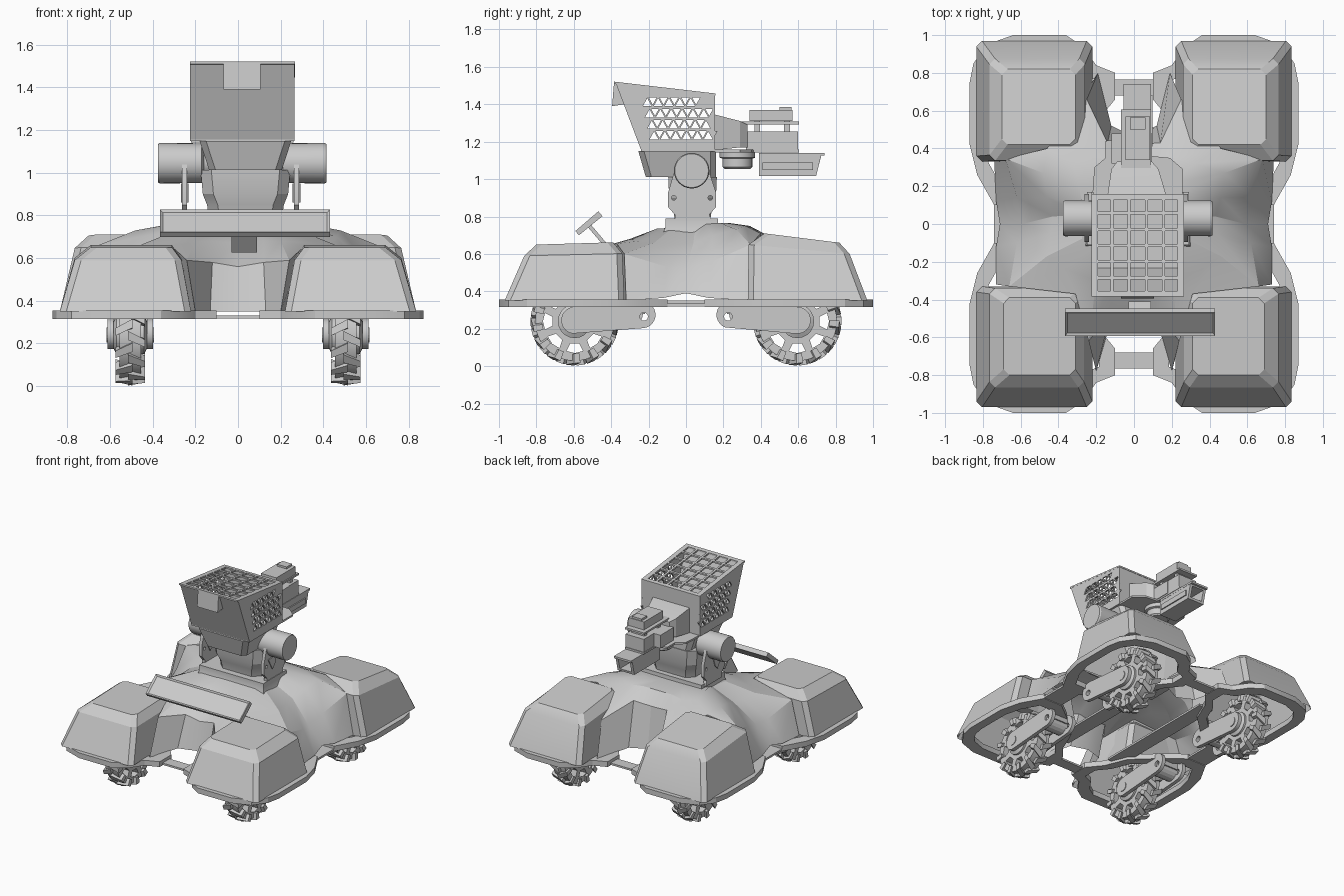
import bpy, bmesh
from math import sin, cos, pi, radians, atan2, hypot, acos
from mathutils import Vector

if "Cube" in bpy.data.objects:
    bpy.data.objects.remove(bpy.data.objects["Cube"])


def loft(name, rings, caps=(True, True)):
    """Skin closed rings of equal length; optionally cap both ends."""
    bm = bmesh.new()
    vs = [[bm.verts.new(p) for p in r] for r in rings]
    n = len(rings[0])
    for a, b in zip(vs, vs[1:]):
        for i in range(n):
            j = (i + 1) % n
            bm.faces.new((a[i], a[j], b[j], b[i]))
    for cap, r in zip(caps, (vs[0], vs[-1])):
        if cap:
            bm.faces.new(r)
    bmesh.ops.recalc_face_normals(bm, faces=bm.faces)
    me = bpy.data.meshes.new(name)
    bm.to_mesh(me)
    bm.free()
    ob = bpy.data.objects.new(name, me)
    bpy.context.collection.objects.link(ob)
    return ob


def rect(x0, x1, y0, y1, z):
    return [(x0, y0, z), (x1, y0, z), (x1, y1, z), (x0, y1, z)]


def box(name, x0, x1, y0, y1, z0, z1):
    return loft(name, [rect(x0, x1, y0, y1, z0), rect(x0, x1, y0, y1, z1)])


def circle(cy, cz, r, n=24, a0=0, a1=2 * pi):
    return [(cy + r * cos(a0 + (a1 - a0) * i / n), cz + r * sin(a0 + (a1 - a0) * i / n)) for i in range(n)]


def plate(name, x0, x1, loops):
    """Side-view (y, z) outline with optional hole loops, extruded from x0 to x1."""
    cu = bpy.data.curves.new(name, 'CURVE')
    cu.dimensions, cu.fill_mode, cu.extrude = '2D', 'BOTH', abs(x1 - x0) / 2
    for lp in loops:
        s = cu.splines.new('POLY')
        s.points.add(len(lp) - 1)
        for p, (y, z) in zip(s.points, lp):
            p.co = (y, z, 0, 1)
        s.use_cyclic_u = True
    ob = bpy.data.objects.new(name, cu)
    bpy.context.collection.objects.link(ob)
    ob.location.x = (x0 + x1) / 2
    ob.rotation_euler = (pi / 2, 0, pi / 2)
    bpy.ops.object.select_all(action='DESELECT')
    bpy.context.view_layer.objects.active = ob
    ob.select_set(True)
    bpy.ops.object.convert(target='MESH')
    return bpy.context.object


def drum(name, stations, cy, cz, n=32):
    """Turned part about an x axis from (x, radius) stations."""
    return loft(name, [[(x, y, z) for y, z in circle(cy, cz, r, n)] for x, r in stations])


def capsule(y0, z0, r0, y1, z1, r1, n=12):
    """Tapered arm outline around two circles."""
    d = atan2(z1 - z0, y1 - y0)
    t = acos((r0 - r1) / hypot(y1 - y0, z1 - z0))
    return circle(y0, z0, r0, n, d + t, d + 2 * pi - t) + circle(y1, z1, r1, n, d - t, d + t)


# ---------- chassis: four flange rings, fenders, bars ----------
LOBE = [(.1, .66), (.1, .80), (.2, .84), (.27, .94), (.36, 1), (.64, 1), (.78, .95), (.85, .85), (.87, .75),
        (.87, .42), (.83, .26), (.74, .10), (.58, .10), (.45, .2), (.26, .38), (.19, .55)]
FENDER = {1: [(.22, .835, .33, .97, .35), (.26, .765, .335, .875, .60), (.31, .70, .42, .82, .66)],
          -1: [(.22, .835, .33, .97, .35), (.265, .765, .34, .865, .59), (.31, .69, .39, .80, .65)]}
for sy in (1, -1):
    end = 'rear' if sy > 0 else 'front'
    for sx in (1, -1):
        side = 'right' if sx > 0 else 'left'
        tag = f'{end}_{side}'
        out = [(sx * x, sy * y) for x, y in LOBE]
        inn = [(sx * (.53 + .8 * (x - .53)), sy * (.58 + .8 * (y - .58))) for x, y in LOBE]
        ring = [[(x, y, z) for x, y in o] for o, z in ((inn, .315), (out, .315), (out, .355), (inn, .355), (inn, .315))]
        loft(tag + '_flange', ring, (False, False))

        # fender shell, chamfered corners, open below
        rings = []
        for k, (x0, x1, y0, y1, z) in enumerate(FENDER[sy]):
            c = .03
            tilt = .05 if sy > 0 and k else .012 if k else 0
            pts = [(x0 + c, y0), (x1 - c, y0), (x1, y0 + c), (x1, y1 - c), (x1 - c, y1), (x0 + c, y1), (x0, y1 - c), (x0, y0 + c)]
            rings.append([(sx * x, sy * y, z + tilt * (y1 - y) / (y1 - y0)) for x, y in pts])
        loft(tag + '_fender', rings, (False, True))

        # wheel: spoked disc, hub and staggered lugs
        wy, wz, wx = sy * .595, .24, sx * .505
        holes = []
        for i in range(8):
            a = i * pi / 4
            holes.append([(wy + r * cos(a + t), wz + r * sin(a + t))
                          for r, t in ((.12, -.2), (.165, -.27), (.17, 0), (.165, .27), (.12, .2))])
        plate(tag + '_wheel', wx - .05, wx + .05, [circle(wy, wz, .212, 40)] + holes)
        drum(tag + '_hub', [(wx - .085, .05), (wx - .065, .09), (wx + .065, .09), (wx + .085, .05)], wy, wz, 20)
        bm = bmesh.new()
        for i in range(26):
            h = 1 if i % 2 else -1
            lug = []
            for r in (.185, .237):
                for dx, da in ((-.01, -.08), (.07, .10), (.07, .26), (-.01, .1)):
                    a = i * 2 * pi / 26 + da
                    q = r - .012 * (dx > 0)
                    lug.append(bm.verts.new((wx + h * dx, wy + q * cos(a), wz + q * sin(a))))
            bm.faces.new(lug[:4])
            bm.faces.new(lug[4:])
            for j in range(4):
                k = (j + 1) % 4
                bm.faces.new((lug[j], lug[k], lug[4 + k], lug[4 + j]))
        bmesh.ops.recalc_face_normals(bm, faces=bm.faces)
        me = bpy.data.meshes.new(tag + '_tread')
        bm.to_mesh(me)
        bm.free()
        bpy.context.collection.objects.link(bpy.data.objects.new(tag + '_tread', me))

        # swing arms either side of the wheel, and their pivot
        for d in (-.092, .092):
            plate(tag + '_arm', wx + d - .014, wx + d + .014,
                  [capsule(wy, wz + .005, .072, sy * .235, .275, .072), circle(sy * .225, .265, .022, 12)])
            drum(tag + '_axle_cap', [(wx + d * 1.1 - .01, .035), (wx + d * 1.1 + .01, .035)], wy, wz, 16)
        drum(tag + '_pivot', [(wx - .09, .06), (wx + .09, .06)], sy * .29, .28, 16)
        box(tag + '_arm_mount', wx - .08, wx + .08, min(sy * .22, sy * .36), max(sy * .22, sy * .36), .28, .335)
    box(end + '_cross_bar', -.12, .12, min(sy * .68, sy * .765), max(sy * .68, sy * .765), .318, .332)
for s in (1, -1):
    box('side_bar', min(s * .58, s * .74), max(s * .58, s * .74), -.12, .12, .32, .335)
    box('inner_rail', min(s * .18, s * .3), max(s * .18, s * .3), -.5, .5, .335, .35)

# ---------- faceted body shell (half rings from front to rear, mirrored) ----------
HALF = [
    [(0, -.5, .35), (.13, -.54, .35), (.20, -.78, .35), (.25, -.36, .35), (.73, -.32, .35), (.73, -.12, .365),
     (.71, 0, .39), (.73, .12, .365), (.74, .34, .35), (.25, .37, .35), (.19, .80, .35), (.12, .52, .35), (0, .46, .35)],
    [(0, -.46, .56), (.12, -.46, .58), (.24, -.62, .59), (.31, -.37, .655), (.66, -.33, .60), (.62, -.1, .53),
     (.59, 0, .52), (.62, .14, .56), (.68, .345, .65), (.46, .40, .71), (.25, .66, .58), (.14, .43, .67), (0, .42, .66)],
    [(0, -.28, .67), (.12, -.28, .68), (.2, -.3, .68), (.36, -.24, .67), (.46, -.17, .66), (.44, -.05, .65),
     (.43, .04, .66), (.46, .14, .70), (.48, .27, .73), (.32, .32, .75), (.22, .35, .74), (.12, .34, .75), (0, .34, .75)]]
HALF.append([(x * .6, .06 + (y - .06) * .6, .735 + .03 * (y > .1)) for x, y, z in HALF[2]])
loft('body_shell', [h + [(-x, y, z) for x, y, z in h[-2:0:-1]] for h in HALF], (False, True))

# ---------- control panel on a stalk ----------
panel = loft('control_panel', [[(x, y, z) for y, z in ((-.592, .722), (-.572, .70), (-.447, .802), (-.468, .828))]
                               for x in (-.365, .43)])
bm = bmesh.new()
bm.from_mesh(panel.data)
face = max(bm.faces, key=lambda f: f.normal.dot(Vector((0, -.65, .75))))
bmesh.ops.inset_region(bm, faces=[face], thickness=.018, depth=0)
bmesh.ops.translate(bm, verts=face.verts, vec=(0, .006, -.007))
bm.to_mesh(panel.data)
bm.free()
plate('panel_stalk', -.03, .09, [[(-.535, .755), (-.52, .77), (-.41, .64), (-.425, .627)]])

# ---------- turret yoke ----------
loft('turret_base', [rect(-.27, .31, -.13, .19, .69), rect(-.25, .29, -.11, .17, .745), rect(-.25, .29, -.11, .17, .79)])
SIDE = [(-.06, .77), (.14, .77), (.125, .81), (.16, .85), (.16, .93), (.12, 1.05), (-.06, 1.05), (-.095, .93),
        (-.095, .85), (-.06, .81)]
for x0, x1, s in ((-.262, -.238, -1), (.262, .286, 1)):
    plate('yoke_plate', x0, x1, [SIDE] + [circle(y, .9, .013, 8) for y in (-.065, .13)])
    plate('yoke_gusset', x0 - .006, x1 + .006, [[(-.05, .95), (.05, .95), (.03, .89), (0, .86)]])
    xc = .02
    drum('pitch_motor', [(xc + s * .15, .06), (xc + s * .18, .065), (xc + s * .19, .093), (xc + s * .385, .095),
                         (xc + s * .395, .09)], .03, 1.045)


def cup(hx, y0, y1, z, c=.05):
    x0, x1 = .035 - hx, .035 + hx
    return [(x0 + c, y0, z), (x1 - c, y0, z), (x1, y0 + c, z), (x1, y1 - c, z), (x1 - c, y1, z), (x0 + c, y1, z),
            (x0, y1 - c, z), (x0, y0 + c, z)]


loft('turret_cup', [cup(.17, -.06, .13, .78), cup(.18, -.07, .14, .85), cup(.2, -.09, .16, .9), cup(.21, -.095, .165, 1.012)])
loft('hopper_chute', [cup(.17, -.215, .16, 1.012, .03), cup(.215, -.255, .16, 1.15, .03)])

# ---------- hopper with pierced sides and grating ----------
tris = []
for row, z in enumerate((1.39, 1.33, 1.27, 1.212)):
    for i in range(6 if row else 5):
        y = -.205 + .012 * row + i * .058
        tris.append([(y - .026, z), (y + .022, z), (y - .002, z + .043)])
        tris.append([(y + .027 - .021, z + .046), (y + .027 + .021, z + .046), (y + .027, z + .008)])
WALL = [(-.375, 1.512), (.155, 1.45), (.155, 1.155), (-.24, 1.155)]
for x in (-.225, .255):
    plate('hopper_side', x, x + .01, [WALL] + tris)
plate('hopper_front', -.225, .265, [[(-.375, 1.512), (-.363, 1.51), (-.228, 1.155), (-.24, 1.155)]])
box('hopper_back', -.225, .265, .143, .155, 1.155, 1.45)
box('hopper_floor', -.225, .265, -.24, .155, 1.148, 1.165)
plate('front_tab', -.068, .105, [[(-.385, 1.515), (-.37, 1.515), (-.33, 1.40), (-.395, 1.39)]])


def top(y):
    return 1.508 - (y + .375) * .117


def grate_bar(x0, x1, y0, y1):
    plate('grate_bar', x0, x1, [[(y0, top(y0)), (y1, top(y1)), (y1, top(y1) + .012), (y0, top(y0) + .012)]])


for i in range(6):
    x, w = -.208 + i * .0912, .018 if i in (0, 5) else .008
    grate_bar(x - w, x + w, -.385, .157)
for i in range(7):
    y, w = -.37 + i * .0855, .015 if i in (0, 6) else .008
    grate_bar(-.225, .265, y - w, y + w)


# ---------- launcher head behind the hopper ----------
def section(x0, x1, y, z0, z1):
    return [(x0, y, z0), (x1, y, z0), (x1, y, z1), (x0, y, z1)]


loft('launcher_neck', [section(-.14, .17, .155, 1.155, 1.345), section(-.12, .13, .29, 1.17, 1.31), section(-.09, .095, .33, 1.17, 1.29)])
box('launcher_body', -.12, .095, .32, .48, 1.155, 1.255)
box('launcher_nose', -.065, .09, .48, .60, 1.155, 1.255)
LOWER = [(-.22, .155), (.26, .155), (.26, .29), (.19, .35), (.09, .36), (.09, .605), (-.07, .605), (-.07, .45),
         (-.15, .44), (-.15, .35), (-.21, .3)]
loft('lower_plate', [[(x, y, h) for x, y in LOWER] for h in (1.143, 1.157)])
box('upper_plate', -.07, .09, .16, .605, 1.293, 1.307)
box('launcher_cover', -.045, .085, .34, .57, 1.31, 1.37)
box('cover_step', -.02, .06, .50, .565, 1.37, 1.385)
for y in (.38, .54):
    box('plate_spacer', -.04, .07, y - .015, y + .015, 1.25, 1.315)
# yaw drum below
loft('yaw_drum', [[(.01 + r * cos(a * pi / 12), .275 + r * sin(a * pi / 12), z) for a in range(24)]
                  for r, z in ((.07, 1.055), (.08, 1.065), (.08, 1.11), (.095, 1.115), (.095, 1.147))])
# barrel housing with open muzzle
A = [[(.018 + r * cos(pi / 4 + i * pi / 2), y + k * sin(pi / 4 + i * pi / 2), 1.075 + .06 * r / .1 * sin(pi / 4 + i * pi / 2) * 1.35)
      for i in range(4)] for r, y, k in ((.1, .39, 0), (.1, .71, .02), (.07, .71, .015), (.07, .5, 0))]
loft('barrel_housing', A)
box('barrel_top_rail', -.055, .09, .39, .74, 1.125, 1.14)
box('barrel_side_rib', .085, .097, .41, .68, 1.05, 1.09)

# smooth the shallow edges only
bpy.ops.object.select_all(action='SELECT')
bpy.context.view_layer.objects.active = panel
bpy.ops.object.shade_smooth_by_angle(angle=radians(22))
